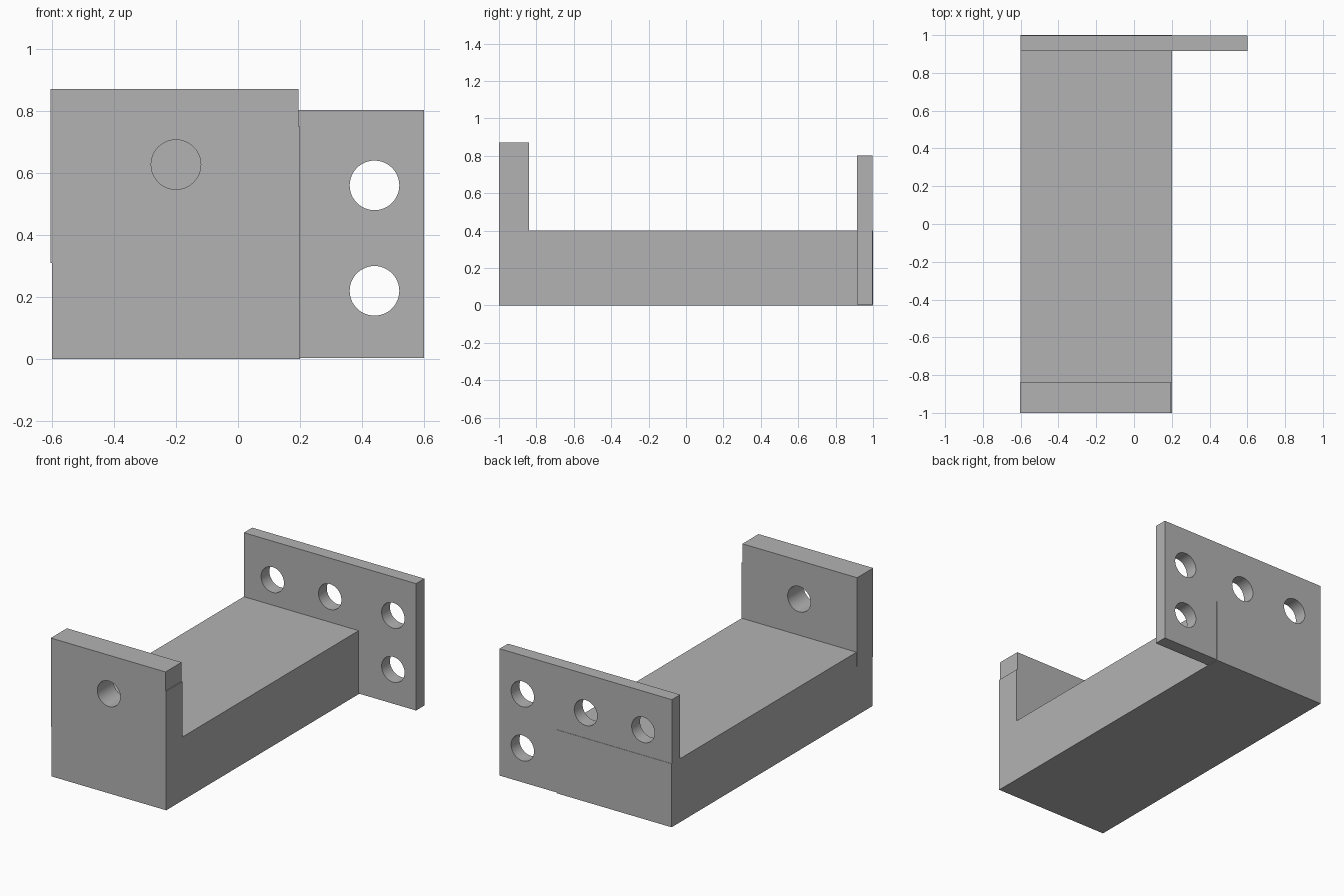
import bpy
import math
from mathutils import Vector

cube = bpy.data.objects.get("Cube")
if cube:
    bpy.data.objects.remove(cube, do_unlink=True)

grey = bpy.data.materials.new("plain_grey")
grey.use_nodes = True
colour = (0.45, 0.45, 0.45, 1)
grey.diffuse_color = colour
grey.node_tree.nodes["Principled BSDF"].inputs["Base Color"].default_value = colour


def box(name, low, high):
    """Box spanning two opposite corners."""
    low, high = Vector(low), Vector(high)
    bpy.ops.mesh.primitive_cube_add(size=1)
    ob = bpy.context.object
    ob.name = name
    for v in ob.data.vertices:
        v.co = (low + high) / 2 + v.co * (high - low)
    ob.data.materials.append(grey)
    return ob


def drill(ob, y, holes, radius=0.08):
    """Cut round holes through a plate along y."""
    for x, z in holes:
        bpy.ops.mesh.primitive_cylinder_add(
            vertices=48, radius=radius, depth=0.5,
            location=(x, y, z), rotation=(math.pi / 2, 0, 0))
        cutter = bpy.context.object
        cutter.hide_render = True
        cut = ob.modifiers.new("hole", 'BOOLEAN')
        cut.operation = 'DIFFERENCE'
        cut.solver = 'EXACT'
        cut.object = cutter
        bpy.context.view_layer.objects.active = ob
        bpy.ops.object.modifier_apply(modifier=cut.name)
        bpy.data.objects.remove(cutter, do_unlink=True)
    bpy.ops.object.select_all(action='DESELECT')
    ob.select_set(True)
    bpy.context.view_layer.objects.active = ob
    bpy.ops.object.shade_smooth_by_angle(angle=math.radians(30))


# Long base block
box("base_block", (-0.6, -1, 0), (0.2, 1, 0.4))

# Upright front plate, set slightly to one side, with one hole
front = box("front_plate", (-0.604, -1, 0.31), (0.195, -0.84, 0.87))
drill(front, -0.92, [(-0.2, 0.627)])

# Thin side step that is flush with the base
box("front_plate_step", (0.195, -1, 0.4), (0.2, -0.84, 0.75))

# Wide back mounting plate with four holes
back = box("back_plate", (-0.6, 0.915, 0.004), (0.6, 0.998, 0.803))
drill(back, 0.957, [(-0.4, 0.56), (0, 0.56), (0.44, 0.56), (0.44, 0.22)])
